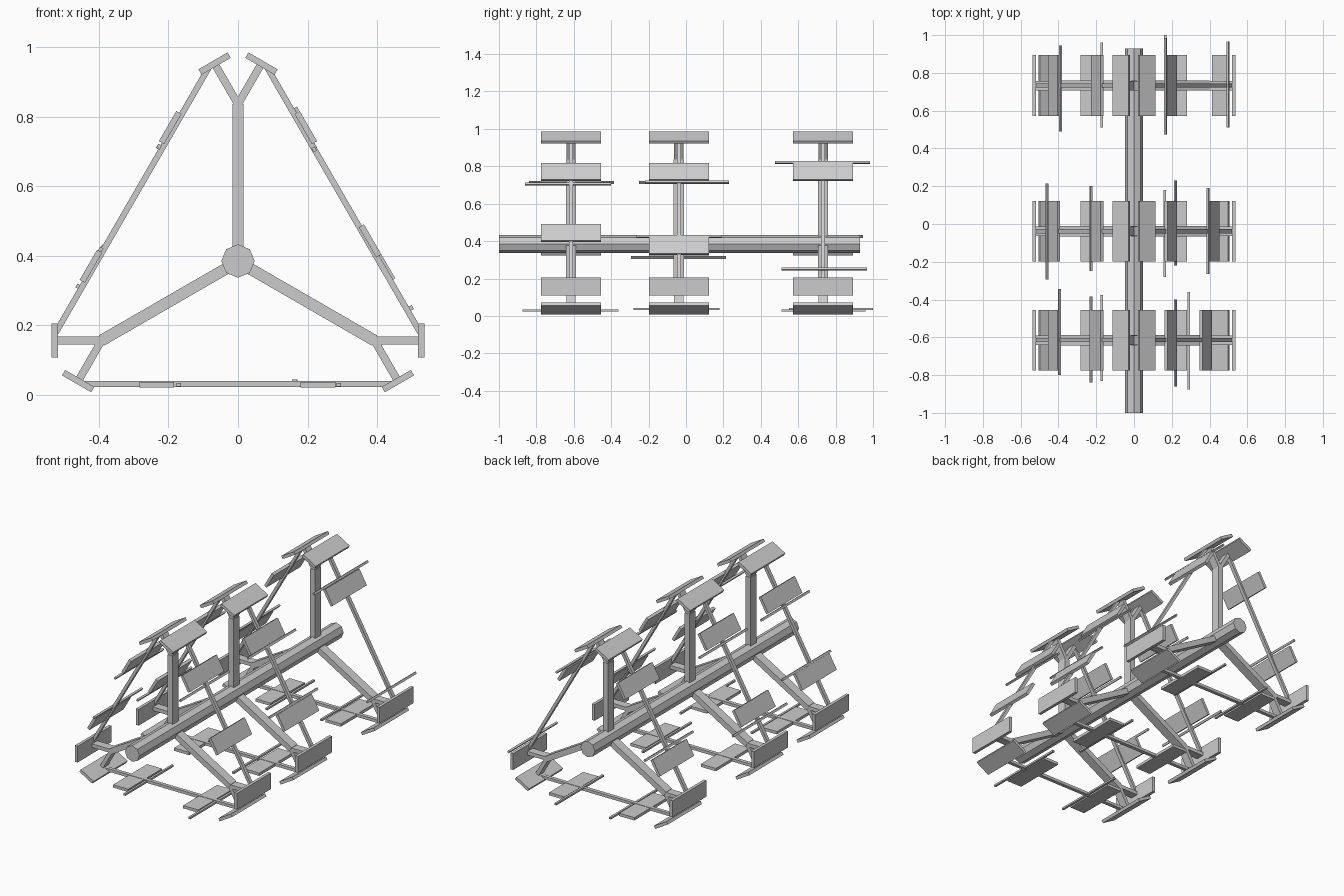
import bpy, math
from mathutils import Matrix, Vector

if "Cube" in bpy.data.objects:
    bpy.data.objects.remove(bpy.data.objects["Cube"])

ZC = 0.383                     # height of the central tube axis
STATIONS = (-0.615, -0.038, 0.733)


def box(name, x, z, y, length, thick, depth, angle):
    """Box in a cross-section: 'length' runs along 'angle' in the XZ plane, 'depth' runs along Y."""
    bpy.ops.mesh.primitive_cube_add(size=1)
    ob = bpy.context.object
    ob.name = name
    ob.matrix_world = (Matrix.Translation((x, y, z))
                       @ Matrix.Rotation(-angle, 4, 'Y')
                       @ Matrix.Diagonal((length, depth, thick, 1)))
    return ob


def bar(name, p, q, y, thick, depth):
    """Bar between two (x, z) points measured from the tube axis."""
    p, q = Vector(p), Vector(q)
    m, d = (p + q) / 2, q - p
    box(name, m.x, m.y + ZC, y, d.length, thick, depth, math.atan2(d.y, d.x))


def polar(r, a):
    return Vector((math.cos(a), math.sin(a))) * r


# Central octagonal tube
bpy.ops.mesh.primitive_cylinder_add(vertices=8, radius=0.048, depth=1.93,
                                    location=(0, -0.035, ZC + 0.002),
                                    rotation=(math.pi / 2, 0, 0))
bpy.context.object.name = "central_tube"

# Triangular frames: arms, forks and end plates
for y in STATIONS:
    for k in range(3):
        a = math.radians(90 + 120 * k)
        tip = polar(0.453, a)
        bar("radial_arm", (0, 0), tip, y, 0.033, 0.055)
        for s in (-1, 1):
            f = a + s * math.radians(30)
            bar("fork", tip - polar(0.01, f), tip + polar(0.13, f), y, 0.022, 0.05)
            c = tip + polar(0.135, f)
            box("end_plate", c.x, c.y + ZC, y, 0.097, 0.018, 0.322, f + math.pi / 2)

        # Side strut facing away from the arm
        n = polar(1, a + math.pi)
        t = Vector((-n.y, n.x))
        bar("side_strut", n * 0.352 - t * 0.445, n * 0.352 + t * 0.445, y, 0.017, 0.022)

# Panels on the struts: (x, z, angle in degrees) for each station
common = [(-0.234, 0.029, 0), (0.23, 0.029, 0),
          (-0.195, 0.769, 60), (-0.423, 0.37, 60), (0.195, 0.769, -60)]
extra = ([(0.38, 0.443, -60)], [(0.42, 0.374, -60)], [])
for y, more in zip(STATIONS, extra):
    for x, z, deg in common + more:
        box("strut_panel", x, z, y, 0.1, 0.017, 0.322, math.radians(deg))

# Thin rods parallel to the tube: (x, z, y start, y end, angle)
rods = [(-0.395, 0.418, -0.80, -0.345, 60), (-0.227, 0.714, -0.84, -0.385, 60),
        (-0.171, 0.029, -0.83, -0.375, 0), (0.219, 0.706, -0.86, -0.40, -60),
        (0.290, 0.029, -0.875, -0.36, 0),
        (-0.460, 0.312, -0.295, 0.215, 60), (-0.228, 0.713, -0.25, 0.20, 60),
        (0.162, 0.038, -0.28, 0.18, 0), (0.219, 0.715, -0.22, 0.23, -60),
        (0.392, 0.424, -0.265, 0.19, -60),
        (-0.388, 0.425, 0.49, 0.945, 60), (-0.170, 0.029, 0.51, 0.96, 0),
        (0.168, 0.821, 0.475, 0.985, -60), (0.165, 0.038, 0.55, 1.0, 0),
        (0.498, 0.25, 0.51, 0.967, -60)]
for x, z, y0, y1, deg in rods:
    box("thin_rod", x, z, (y0 + y1) / 2, 0.013, 0.011, y1 - y0, math.radians(deg))
